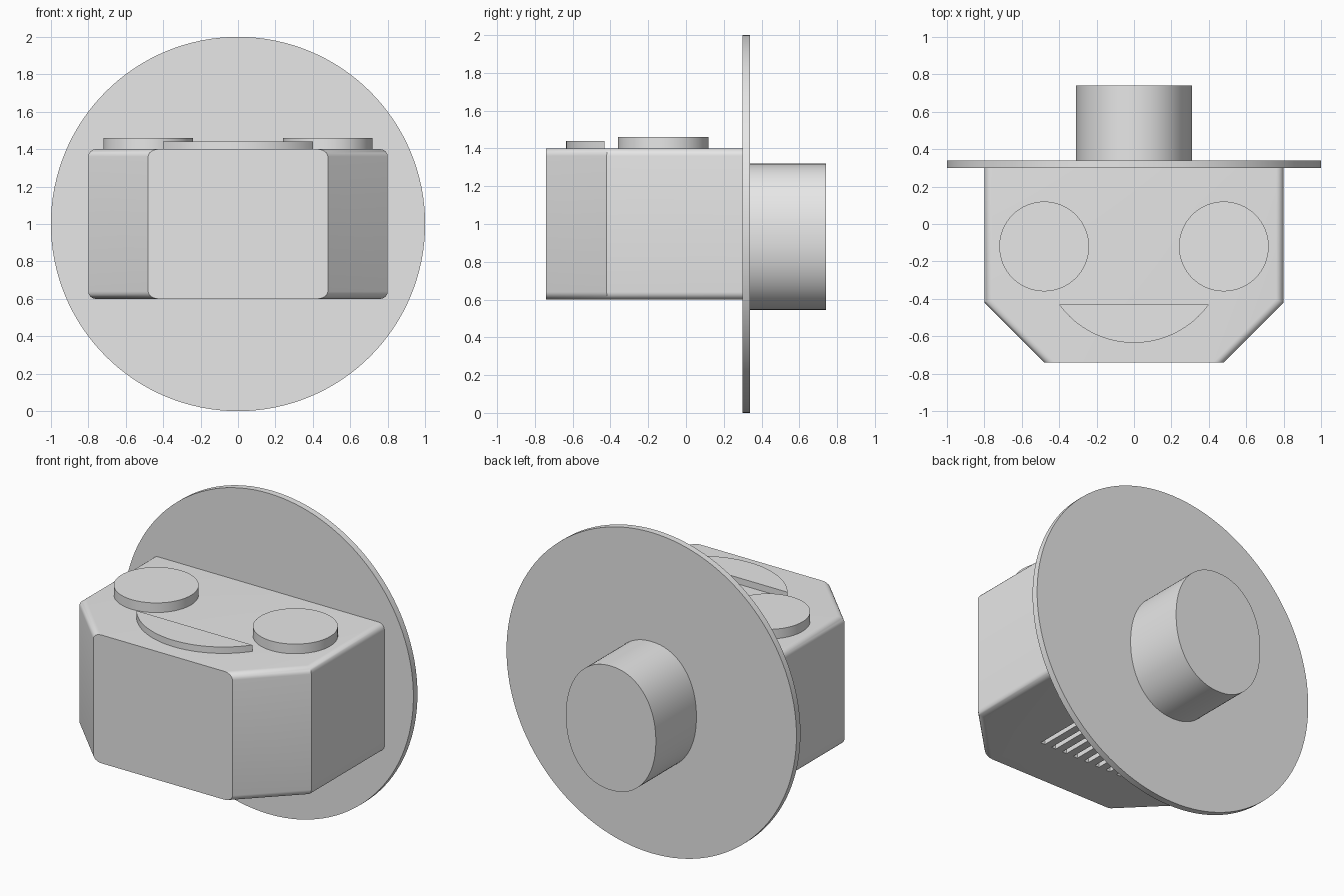
import bpy
import bmesh
import math
from mathutils import Matrix, Vector

if "Cube" in bpy.data.objects:
    bpy.data.objects.remove(bpy.data.objects["Cube"], do_unlink=True)

grey = bpy.data.materials.new("plain_grey")
grey.use_nodes = True
grey.diffuse_color = (0.8, 0.8, 0.8, 1)
grey.node_tree.nodes["Principled BSDF"].inputs["Base Color"].default_value = (0.8, 0.8, 0.8, 1)


def extrude(bm, outline, depth):
    """Fill a closed outline and extrude it along the depth vector."""
    face = bm.faces.new([bm.verts.new(p) for p in outline])
    result = bmesh.ops.extrude_face_region(bm, geom=[face], use_keep_orig=True)
    moved = [v for v in result["geom"] if isinstance(v, bmesh.types.BMVert)]
    bmesh.ops.translate(bm, verts=moved, vec=depth)
    bmesh.ops.recalc_face_normals(bm, faces=bm.faces)


def finish(name, bm):
    mesh = bpy.data.meshes.new(name)
    bm.to_mesh(mesh)
    bm.free()
    mesh.materials.append(grey)
    obj = bpy.data.objects.new(name, mesh)
    bpy.context.collection.objects.link(obj)
    return obj


def activate(obj):
    bpy.ops.object.select_all(action='DESELECT')
    obj.select_set(True)
    bpy.context.view_layer.objects.active = obj


def smooth(obj):
    activate(obj)
    bpy.ops.object.shade_smooth_by_angle(angle=math.radians(30))


def prism(name, outline, depth):
    bm = bmesh.new()
    extrude(bm, outline, Vector(depth))
    obj = finish(name, bm)
    smooth(obj)
    return obj


def oval(rx, rz, count, power=2.0):
    """Points of an oval; a power above 2 makes it slightly fuller."""
    points = []
    for i in range(count):
        a = math.tau * i / count
        c, s = math.cos(a), math.sin(a)
        points.append((math.copysign(abs(c) ** (2 / power), c) * rx,
                       math.copysign(abs(s) ** (2 / power), s) * rz))
    return points


# Body: box with chamfered front corners, rounded along sides and chamfers
half = [(0.8, 0.3), (0.8, -0.42), (0.48, -0.74)]
outline = half + [(-x, y) for x, y in reversed(half)]
bm = bmesh.new()
extrude(bm, [(x, y, 0.6) for x, y in outline], Vector((0, 0, 0.8)))
rounded = []
for e in bm.edges:
    a, b = (v.co for v in e.verts)
    if abs(a.z - b.z) < 0.01 and a.x * b.x > 0:
        rounded.append(e)
bmesh.ops.bevel(bm, geom=rounded, offset=0.04, segments=6, profile=0.5,
                affect='EDGES', clamp_overlap=True)
bmesh.ops.recalc_face_normals(bm, faces=bm.faces)
body = finish("body", bm)

# Row of vent slots cut in the underside
bm = bmesh.new()
for i in range(-4, 5):
    place = Matrix.Translation((i * 0.08, -0.22, 0.6)) @ Matrix.Diagonal((0.03, 0.4, 0.08, 1))
    bmesh.ops.create_cube(bm, size=1, matrix=place)
cutter = finish("vent_cutter", bm)
cutter.hide_render = True
cut = body.modifiers.new("vents", 'BOOLEAN')
cut.operation = 'DIFFERENCE'
cut.solver = 'EXACT'
cut.object = cutter
activate(body)
bpy.ops.object.modifier_apply(modifier=cut.name)
bpy.data.objects.remove(cutter, do_unlink=True)
smooth(body)

# Round eyes on the top
for side, name in ((1, "left_eye"), (-1, "right_eye")):
    prism(name, [(side * 0.48 + x, y - 0.12, 1.4) for x, y in oval(0.24, 0.24, 64)], (0, 0, 0.06))

# Smile: circle segment with a straight upper edge
radius, chord_y = 0.493, -0.43
centre_y = -0.635 + radius
spread = math.asin(0.4 / radius)
smile = []
for i in range(33):
    a = spread * (i / 16 - 1)
    smile.append((radius * math.sin(a), centre_y - radius * math.cos(a), 1.4))
prism("smile", smile, (0, 0, 0.04))

# Large round back plate and the oval hub behind it
prism("back_plate", [(x, 0.3, 1 + z) for x, z in oval(1, 1, 128)], (0, 0.04, 0))
prism("rear_hub", [(x, 0.34, 0.933 + z) for x, z in oval(0.31, 0.387, 96, 2.15)], (0, 0.4, 0))
